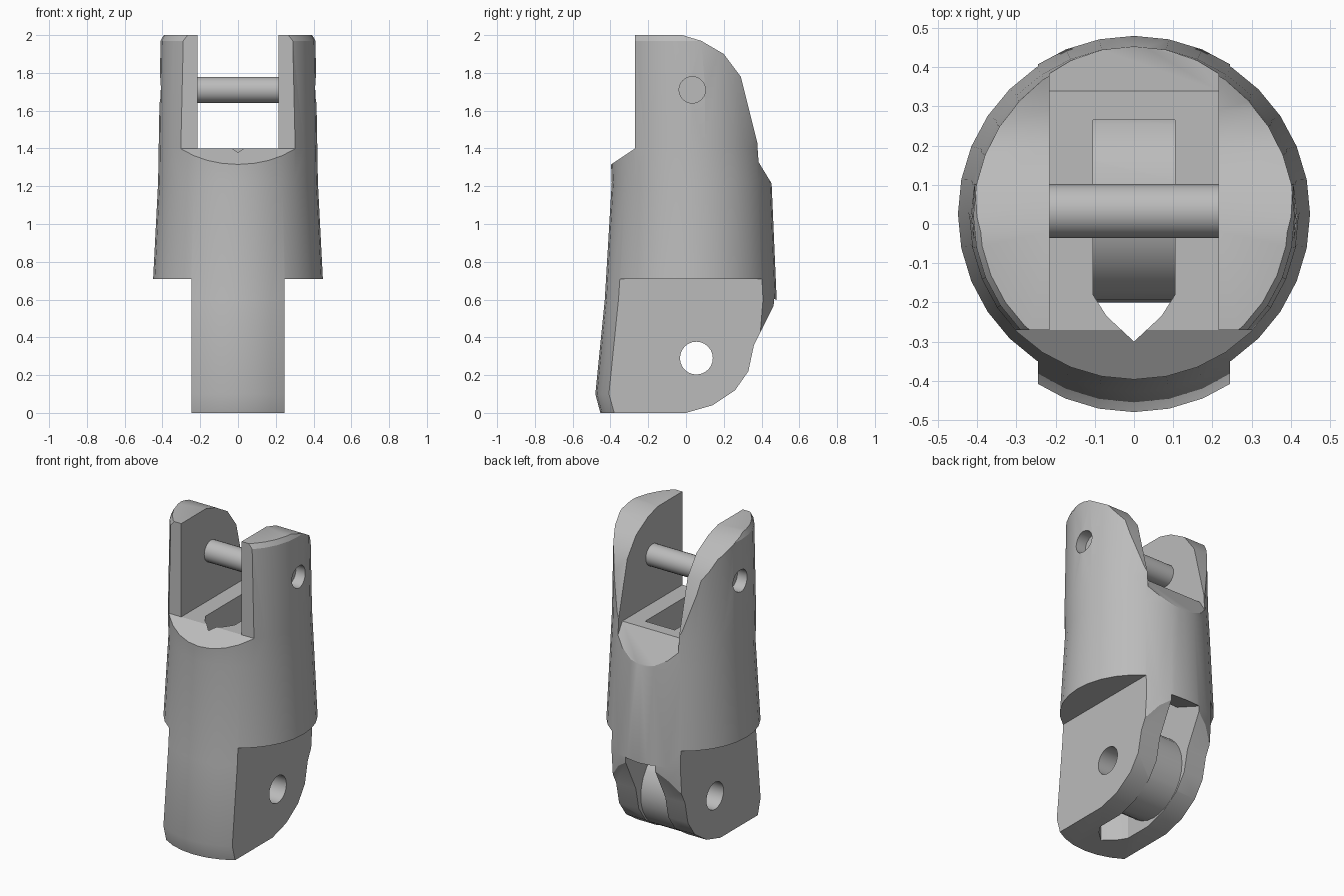
import bpy, bmesh
from math import sin, cos, pi, radians

cube = bpy.data.objects.get("Cube")
if cube:
    bpy.data.objects.remove(cube, do_unlink=True)

grey = bpy.data.materials.new("plain grey")
grey.use_nodes = True
grey.diffuse_color = (0.5, 0.5, 0.5, 1)
grey.node_tree.nodes["Principled BSDF"].inputs["Base Color"].default_value = (0.5, 0.5, 0.5, 1)


def loft(name, rings):
    """Closed solid through a list of equally sized point rings."""
    bm = bmesh.new()
    loops = [[bm.verts.new(p) for p in ring] for ring in rings]
    n = len(loops[0])
    for low, high in zip(loops, loops[1:]):
        for i in range(n):
            j = (i + 1) % n
            bm.faces.new((low[i], low[j], high[j], high[i]))
    bm.faces.new(loops[0][::-1])
    bm.faces.new(loops[-1])
    bmesh.ops.recalc_face_normals(bm, faces=bm.faces)
    mesh = bpy.data.meshes.new(name)
    bm.to_mesh(mesh)
    bm.free()
    mesh.materials.append(grey)
    obj = bpy.data.objects.new(name, mesh)
    bpy.context.collection.objects.link(obj)
    return obj


def side_prism(name, profile, x0, x1):
    return loft(name, [[(x, y, z) for y, z in profile] for x in (x0, x1)])


def circle(cy, cz, r, n):
    return [(cy + r * cos(2 * pi * i / n), cz + r * sin(2 * pi * i / n)) for i in range(n)]


def combine(target, tool, operation):
    """Apply a boolean and drop the tool."""
    mod = target.modifiers.new("cut", "BOOLEAN")
    mod.operation, mod.object, mod.solver = operation, tool, "EXACT"
    bpy.context.view_layer.objects.active = target
    bpy.ops.object.modifier_apply(modifier=mod.name)
    bpy.data.objects.remove(tool, do_unlink=True)


# Tapered round body: height, centre y, radius
sections = [(-0.05, 0.0, 0.44), (0.1, -0.02, 0.46), (0.6, 0.025, 0.455),
            (1.22, 0.03, 0.423), (1.4, 0.02, 0.42), (1.97, 0.02, 0.41), (2.05, 0.02, 0.37)]
body = loft("finger_link_body",
            [[(x, y, z) for x, y in circle(0, 0, r, 32)] for z, c, r in sections])
for ring, (z, c, r) in enumerate(sections):
    for v in body.data.vertices[ring * 32:ring * 32 + 32]:
        v.co.y += c

# Side outline: rounded cheeks above, rounded hinge tab below
outline = [(-0.27, 2), (-0.02, 2), (0.08, 1.97), (0.2, 1.9), (0.29, 1.78), (0.41, 1.3),
           (0.6, 0.92), (0.6, 0.84), (0.36, 0.36), (0.33, 0.22), (0.26, 0.12),
           (0.14, 0.04), (0, 0), (-0.6, 0), (-0.6, 1.18), (-0.27, 1.4)]
combine(body, side_prism("outline", outline, -0.6, 0.6), "INTERSECT")

# Fork slot with a sloped back edge
fork = [(-0.6, 1.4), (0.34, 1.4), (0.45, 1.22), (0.7, 0.9), (0.7, 2.2), (-0.6, 2.2)]
combine(body, side_prism("fork_slot", fork, -0.215, 0.215), "DIFFERENCE")

# Flat sides of the hinge tab, and pin sockets in the cheeks
step = [(-0.7, -0.2), (0.7, -0.2), (0.7, 0.71), (-0.7, 0.71)]
for s in (-1, 1):
    combine(body, side_prism("tab_side", step, s * 0.245, s * 0.7), "DIFFERENCE")
    combine(body, side_prism("pin_socket", circle(0.033, 1.71, 0.07, 24), s * 0.34, s * 0.7),
            "DIFFERENCE")

# Cable channel with a pointed front, open at the bottom
plan = [(-0.105, 0.265), (0.105, 0.265), (0.105, -0.18), (0.07, -0.235),
        (0, -0.3), (-0.07, -0.235), (-0.105, -0.18)]
combine(body, loft("channel", [[(x, y, z) for x, y in plan] for z in (-0.2, 1.6)]), "DIFFERENCE")

# Cable exit at the back of the tab
cable_exit = [(0, -0.2), (0.7, -0.2), (0.7, 0.51), (0.2, 0.71), (0, 0.71)]
combine(body, side_prism("cable_exit", cable_exit, -0.105, 0.105), "DIFFERENCE")

# Drum between the tab walls, then the hinge hole through everything
drum = side_prism("hinge_drum", circle(0.055, 0.29, 0.255, 28), -0.12, 0.12)
combine(body, drum, "UNION")
combine(body, side_prism("hinge_hole", circle(0.055, 0.29, 0.087, 24), -0.6, 0.6), "DIFFERENCE")

# Cross pin between the cheeks
pin = side_prism("cross_pin", circle(0.033, 1.71, 0.069, 24), -0.335, 0.335)

for obj in (body, pin):
    bpy.ops.object.select_all(action="DESELECT")
    obj.select_set(True)
    bpy.context.view_layer.objects.active = obj
    bpy.ops.object.shade_smooth_by_angle(angle=radians(25))
